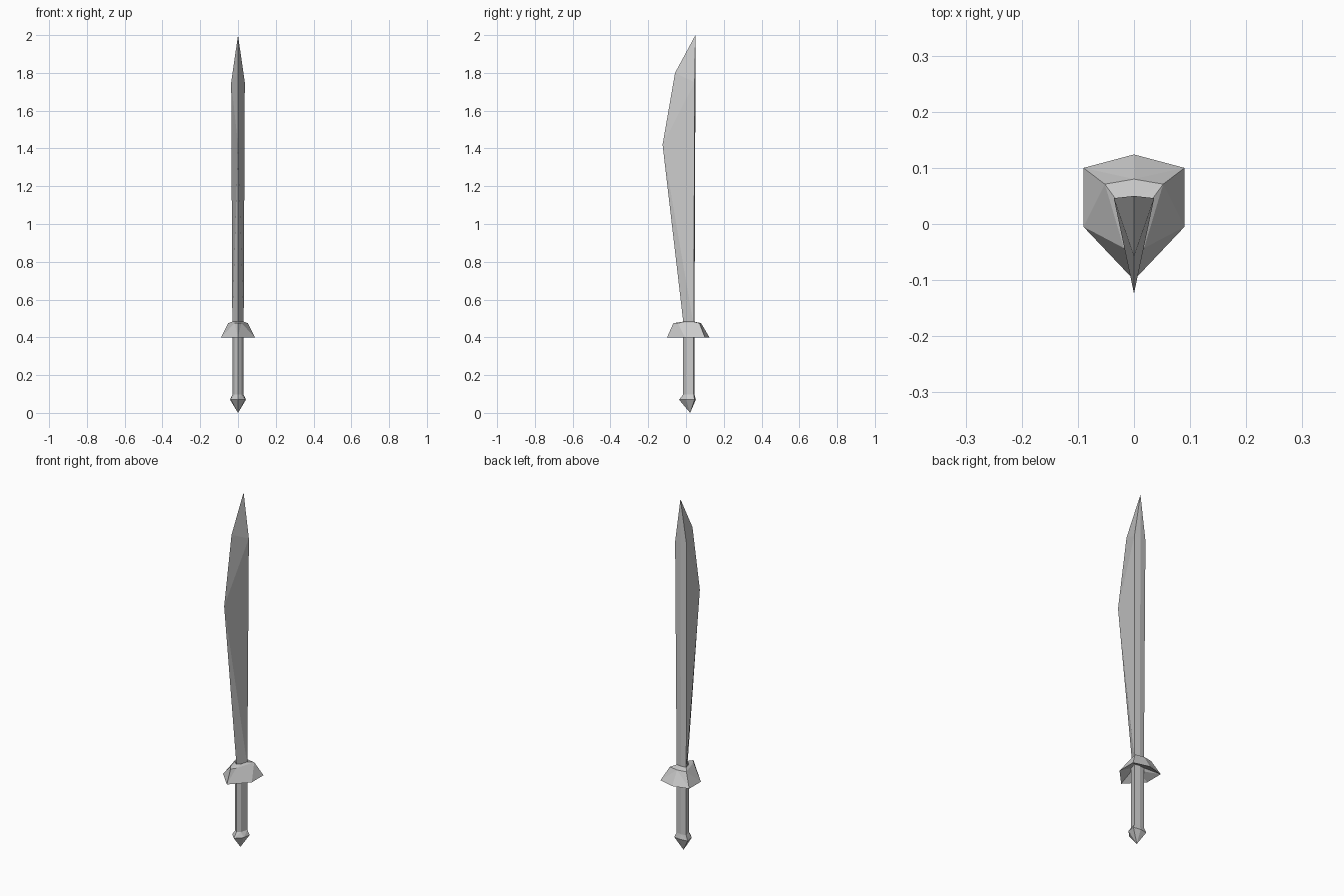
import bpy
import bmesh

default = bpy.data.objects.get("Cube")
if default:
    bpy.data.objects.remove(default, do_unlink=True)

steel = bpy.data.materials.new("plain grey steel")
steel.use_nodes = True
grey = (0.6, 0.6, 0.6, 1.0)
steel.diffuse_color = grey
steel.node_tree.nodes["Principled BSDF"].inputs["Base Color"].default_value = grey


def finish(name, bm):
    """Turn half a part (x >= 0) into a mirrored, flat-shaded object."""
    mesh = bpy.data.meshes.new(name)
    bm.to_mesh(mesh)
    bm.free()
    mesh.materials.append(steel)
    obj = bpy.data.objects.new(name, mesh)
    bpy.context.collection.objects.link(obj)
    mirror = obj.modifiers.new("Mirror", "MIRROR")
    mirror.use_clip = True
    return obj


def loft(name, sections):
    """Join half sections from bottom to top; each is (height, points back to front)."""
    bm = bmesh.new()
    rings = [[bm.verts.new((x, y, z)) for x, y in pts] for z, pts in sections]
    for lo, hi in zip(rings, rings[1:]):
        for i in range(max(len(lo), len(hi)) - 1):
            if len(lo) == 1:
                bm.faces.new((lo[0], hi[i], hi[i + 1]))
            else:
                bm.faces.new((lo[i], hi[i], lo[i + 1]))
                bm.faces.new((hi[i], hi[i + 1], lo[i + 1]))
    return finish(name, bm)


# Half cross-sections
grip = [(0, 0.045), (0.03, 0.041), (0.018, 0.0), (0, -0.015)]
pommel_rim = [(0, 0.052), (0.042, 0.045), (0.036, 0.0), (0, -0.037)]
guard_rim = [(0, 0.124), (0.09, 0.10), (0.09, -0.005), (0, -0.10)]
guard_top = [(0, 0.08), (0.052, 0.071), (0.018, -0.043), (0, -0.067)]

# Pointed pommel, handle and flared guard
loft("pommel", [(0.0, [(0, 0.022)]), (0.07, pommel_rim), (0.097, grip)])
loft("handle", [(0.095, grip), (0.47, grip)])
loft("guard", [(0.44, grip), (0.40, guard_rim), (0.475, guard_top), (0.483, grip)])

# Blade: flat spine behind, wide cutting edge in front
bm = bmesh.new()
spine_low, spine_high, tip = [bm.verts.new((0, y, z)) for y, z in
                              ((0.045, 0.46), (0.05, 1.75), (0.05, 2.0))]
corner_low = bm.verts.new((0.03, 0.041, 0.46))
corner_high = bm.verts.new((0.036, 0.046, 1.75))
edge_low, edge_belly, edge_high = [bm.verts.new((0, y, z)) for y, z in
                                   ((-0.012, 0.46), (-0.124, 1.42), (-0.058, 1.8))]
for face in ((spine_low, spine_high, corner_high, corner_low),
             (spine_high, tip, corner_high),
             (corner_low, edge_belly, edge_low),
             (corner_low, corner_high, edge_belly),
             (corner_high, edge_high, edge_belly),
             (corner_high, tip, edge_high)):
    bm.faces.new(face)
finish("blade", bm)
